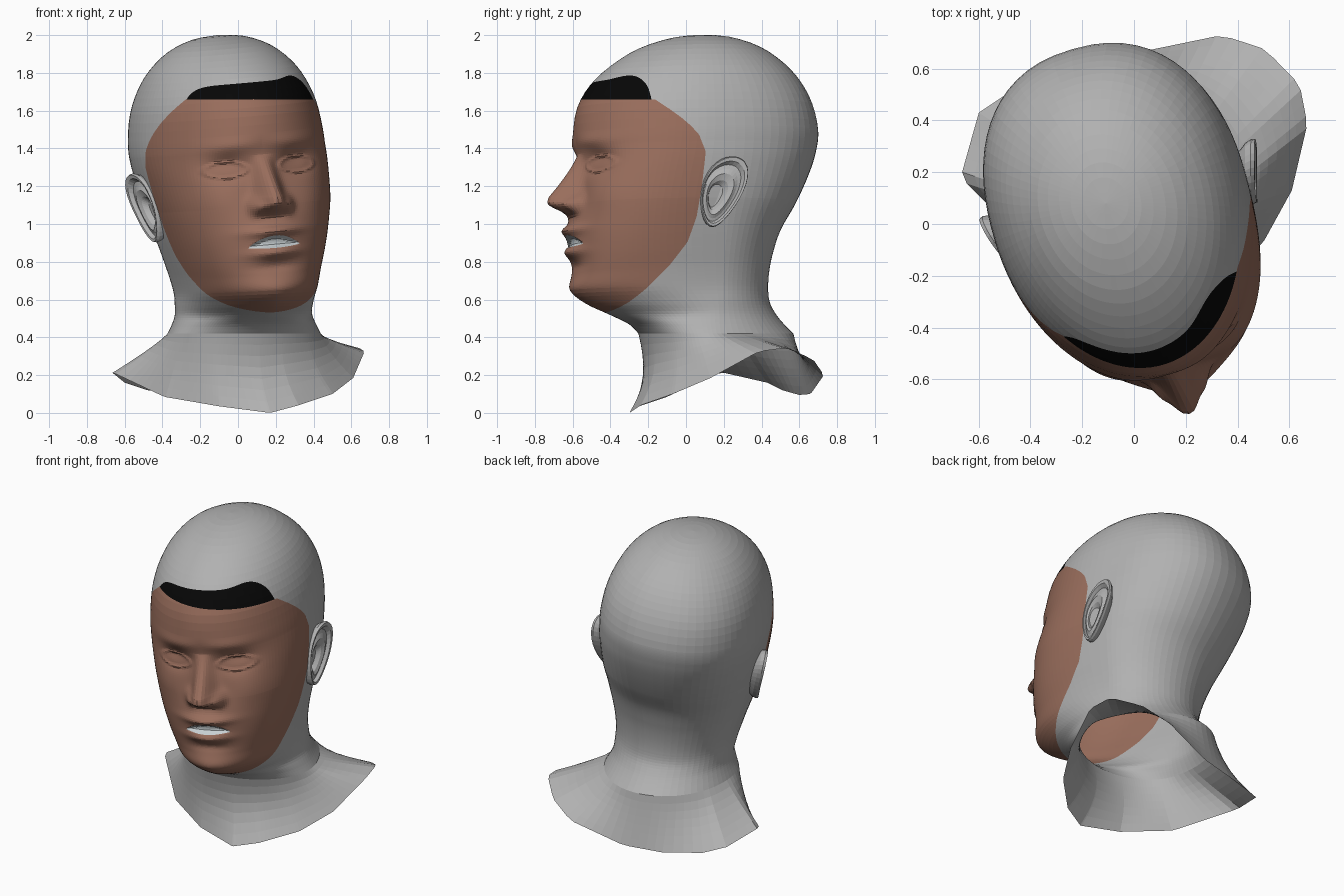
import bpy, bmesh, math
from math import sin, cos, exp, pi

if "Cube" in bpy.data.objects:
    bpy.data.objects.remove(bpy.data.objects["Cube"])

YAW, ROLL = math.radians(16), 0.087
CY, SY = cos(YAW), sin(YAW)


def material(name, rgb):
    m = bpy.data.materials.new(name)
    m.diffuse_color = (*rgb, 1)
    m.use_nodes = True
    m.node_tree.nodes["Principled BSDF"].inputs["Base Color"].default_value = m.diffuse_color
    return m


GREY = material("grey_clay", (0.44, 0.44, 0.44))
SKIN = material("brown_skin", (0.32, 0.155, 0.108))
HAIR = material("black_hairline", (0.002, 0.002, 0.002))
MOUTH = material("pale_mouth", (0.58, 0.63, 0.65))


def clamp(v, a=0.0, b=1.0):
    return max(a, min(b, v))


def lerp_table(t, table):
    if t <= table[0][0]:
        return table[0][1]
    for (a, u), (b, v) in zip(table, table[1:]):
        if t <= b:
            return u + (v - u) * (t - a) / (b - a)
    return table[-1][1]


# Pose: symmetric local head -> turned and tilted head
def origin(z):
    return -0.02 - 0.083 * (max(z, 0.42) - 1.13) - .017 * clamp((z - 1.1) / .3), 0.08


def roll_weight(z):
    t = clamp((z - 0.42) / 0.38)
    return t * t * (3 - 2 * t)


def pose(p):
    x, y, z = p
    ox, oy = origin(z)
    return (ox + x * CY - y * SY, oy + x * SY + y * CY, z + ROLL * x * roll_weight(z))


# Cross-sections: height, front, back, half width, front and back squareness
RINGS = [
    (0.42, .325, .495, .405, 1.0, 1.0), (0.47, .385, .443, .38, 1.05, 1.0),
    (0.52, .50, .40, .363, 1.22, 1.0), (0.58, .63, .365, .36, 1.15, 1.0),
    (0.65, .70, .355, .36, .96, 1.0), (0.74, .695, .36, .375, .84, 1.0),
    (0.84, .69, .38, .40, .77, 1.0), (0.96, .69, .42, .43, .755, .97), (1.10, .68, .50, .46, .77, .93),
    (1.24, .67, .565, .482, .83, .9), (1.36, .675, .605, .495, .92, .88),
    (1.48, .69, .62, .494, .99, .87), (1.62, .67, .59, .472, 1.0, .87), (1.74, .60, .53, .428, 1.0, .9),
    (1.84, .49, .445, .365, 1.0, .95), (1.93, .34, .32, .265, 1.0, 1.0),
    (1.985, .16, .16, .135, 1.0, 1.0), (2.0, .002, .002, .002, 1.0, 1.0)]

# Bust rim, world coordinates, sorted by angle
RIM = [(0, .66, .1), (-.25, .6, .095), (-.48, .51, .12), (-.6, .43, .16), (-.67, .18, .217),
       (-.39, -.1, .085), (-.1, -.25, .035), (.17, -.3, 0), (.32, -.24, .04), (.5, -.07, .1),
       (.61, .13, .185), (.67, .386, .325), (.64, .54, .345), (.505, .676, .28), (.34, .73, .2)]

HALF = 60
THETAS = [pi * (0.36 * s + 0.64 * s ** 3) for s in (i / HALF for i in range(-HALF, HALF))]


def rim_point(angle):
    pts = sorted((math.atan2(p[0] - .04, .2 - p[1]), p) for p in RIM)
    pts = [(pts[-1][0] - 2 * pi, pts[-1][1])] + pts + [(pts[0][0] + 2 * pi, pts[0][1])]
    a = (angle + pi) % (2 * pi) - pi
    x, y, z = (lerp_table(a, [(t, p[k]) for t, p in pts]) for k in range(3))
    ox, oy = origin(z)
    dx, dy = x - ox, y - oy
    return dx * CY + dy * SY, -dx * SY + dy * CY, z


def bump(x, z, cx, cz, sx, sz):
    return exp(-((x - cx) / sx) ** 2 - ((z - cz) / sz) ** 2)


def mouth_field(x, y, z):
    if y > 0:
        return 1.0
    k, dz = 1 - (x / .145) ** 2, z - .884
    return max(dz - .056 * k, -dz - .010 * k)


# Facial relief, pushed forward from the plain skull
def relief(x, z):
    a = abs(x)
    under = clamp((z - 1.03) / .085)
    under = under * under * (3 - 2 * under)
    t = clamp((1.37 - z) / .23)
    d = .16 * t ** 1.05 * under * exp(-(a / (.043 + .026 * t)) ** 2.5)
    d += .055 * bump(a, z, .088, 1.098, .036, .042)
    d -= .045 * bump(a, z, .185, 1.315, .10, .06)
    d += .012 * bump(a, z, .17, 1.425, .14, .04)
    d += .012 * bump(a, z, .27, 1.15, .10, .10)
    q = ((a - .195) / .09) ** 2 + ((z - 1.302) / .036) ** 2
    d += .010 * exp(-((q - 1.25) / .5) ** 2) + .018 * max(0, 1 - q)
    d += .038 * bump(x, z, 0, .95, .17, .13)
    d += .036 * bump(x, z, 0, .964, .13, .028) + .036 * bump(x, z, 0, .848, .12, .03)
    d -= .012 * bump(x, z, 0, .775, .12, .03)
    d += .015 * bump(x, z, 0, .66, .12, .06)
    d -= .022 * clamp(-mouth_field(x, -1, z) / .018)
    return d


def ring_points(ring):
    z, f, b, w, ef, eb = ring
    out = []
    for t in THETAS:
        s, c = sin(t), cos(t)
        e = ef if c > 0 else eb
        x = w * math.copysign(abs(s) ** e, s)
        if c > 0:
            y = -f * c ** e
            y -= relief(x, z) * clamp(c * 4) if z < 1.6 else 0
        else:
            y = b * abs(c) ** e
        out.append((x, y, z))
    return out


def spline(p0, p1, p2, p3, t):
    return [.5 * (2 * b + (c - a) * t + (2 * a - 5 * b + 4 * c - d) * t * t
                  + (3 * b - a - 3 * c + d) * t ** 3) for a, b, c, d in zip(p0, p1, p2, p3)]


# Rows from shoulder rim to crown
base = ring_points(RINGS[0])
rims = [rim_point(t + YAW) for t in THETAS]
rows = []
for i in range(7):
    t = 1 - i / 7
    row = []
    for a, p, r in zip(THETAS, base, rims):
        front = max(0, cos(a)) ** 2
        h = t ** (1.15 + front)
        row.append((p[0] + (r[0] - p[0]) * h,
                    p[1] + (r[1] - p[1]) * h + .035 * front * sin(pi * t), p[2] + (r[2] - p[2]) * t))
    rows.append(row)
last = len(RINGS) - 1
for i in range(last):
    quad = [RINGS[clamp(i + k, 0, last)] for k in (-1, 0, 1, 2)]
    n = 13 if 0.6 < RINGS[i][0] < 1.45 else 4 if RINGS[i][0] < 0.62 else 3
    rows += [ring_points(spline(*quad, j / n)) for j in range(n)]
rows.append(ring_points(RINGS[last]))


def loft(bm, rows, flip=False):
    vs = [[bm.verts.new(p) for p in r] for r in rows]
    n = len(vs[0])
    for a, b in zip(vs, vs[1:]):
        for j in range(n):
            k = (j + 1) % n
            q = (a[j], a[k], b[k], b[j])
            bm.faces.new(q[::-1] if flip else q)
    return vs


# Painted regions as fields over the local head
EDGE = [(.47, -.62), (.53, -.53), (.58, -.46), (.65, -.38), (.76, -.27), (.87, -.19), (1.0, -.15),
        (1.16, -.13), (1.34, -.115), (1.43, -.15), (1.5, -.21), (1.58, -.31), (1.66, -.41), (1.75, -.5)]


def face_field(x, y, z):
    return y - lerp_table(z, EDGE)


def brow_field(x, y, z):
    return z + ROLL * x - 1.66


def hair_field(x, y, z):
    if y > -.2:
        return 1.0
    ends = min(abs(x - .015) / .355, 1.5) ** 8
    return z - (1.75 + .018 * exp(-((x - .25) / .07) ** 2) - .09 * ends)


def cut(bm, field):
    new = []
    val = {v: field(*v.co) for v in bm.verts}
    for e in list(bm.edges):
        a, b = e.verts
        fa, fb = val[a], val[b]
        if fa * fb < 0:
            t = fa / (fa - fb)
            if .02 < t < .98:
                new.append(bmesh.utils.edge_split(e, a, t)[1])
            else:
                new.append(a if t <= .02 else b)
    bmesh.ops.connect_verts(bm, verts=list(set(new)))


def finish(bm, name, mats):
    for v in bm.verts:
        v.co = pose(v.co)
    me = bpy.data.meshes.new(name)
    bm.to_mesh(me)
    bm.free()
    for m in mats:
        me.materials.append(m)
    ob = bpy.data.objects.new(name, me)
    bpy.context.collection.objects.link(ob)
    return ob


# Head and neck shell, open at the bottom
bm = bmesh.new()
shell = loft(bm, rows)
bm.faces.new(shell[-1])
for field in (face_field, brow_field, hair_field, mouth_field):
    cut(bm, field)
for f in bm.faces:
    p = f.calc_center_median()
    if mouth_field(*p) < 0:
        f.material_index = 3
    elif brow_field(*p) < 0:
        f.material_index = 1 if face_field(*p) < 0 else 0
    elif hair_field(*p) < 0:
        f.material_index = 2
finish(bm, "head_and_neck", [GREY, SKIN, HAIR, MOUTH])

# Ears: cupped ovals with a raised outer fold
EAR = [(.04, -.012), (.3, -.012), (.42, .012), (.58, .022), (.70, .012), (.80, .008), (.88, .028),
       (.97, .03), (1.0, .015), (.96, -.008), (.75, -.05), (.55, -.10)]
for side, name in ((1, "right_ear"), (-1, "left_ear")):
    bm = bmesh.new()
    ear_rows = []
    for rho, h in EAR:
        row = []
        for i in range(32):
            a = 2 * pi * i / 32
            v = .185 * rho * sin(a) - .03 * (1 - rho)
            u = .108 * rho * cos(a) * (1 + .28 * sin(a)) + .25 * v - .035 * (1 - rho)
            row.append((side * (.448 + .28 * (u + .11) + .09 * v + h), u - .025, 1.128 + v))
        ear_rows.append(row)
    vs = loft(bm, ear_rows, flip=side > 0)
    bm.faces.new(vs[0])
    bmesh.ops.recalc_face_normals(bm, faces=bm.faces[:])
    finish(bm, name, [GREY])
